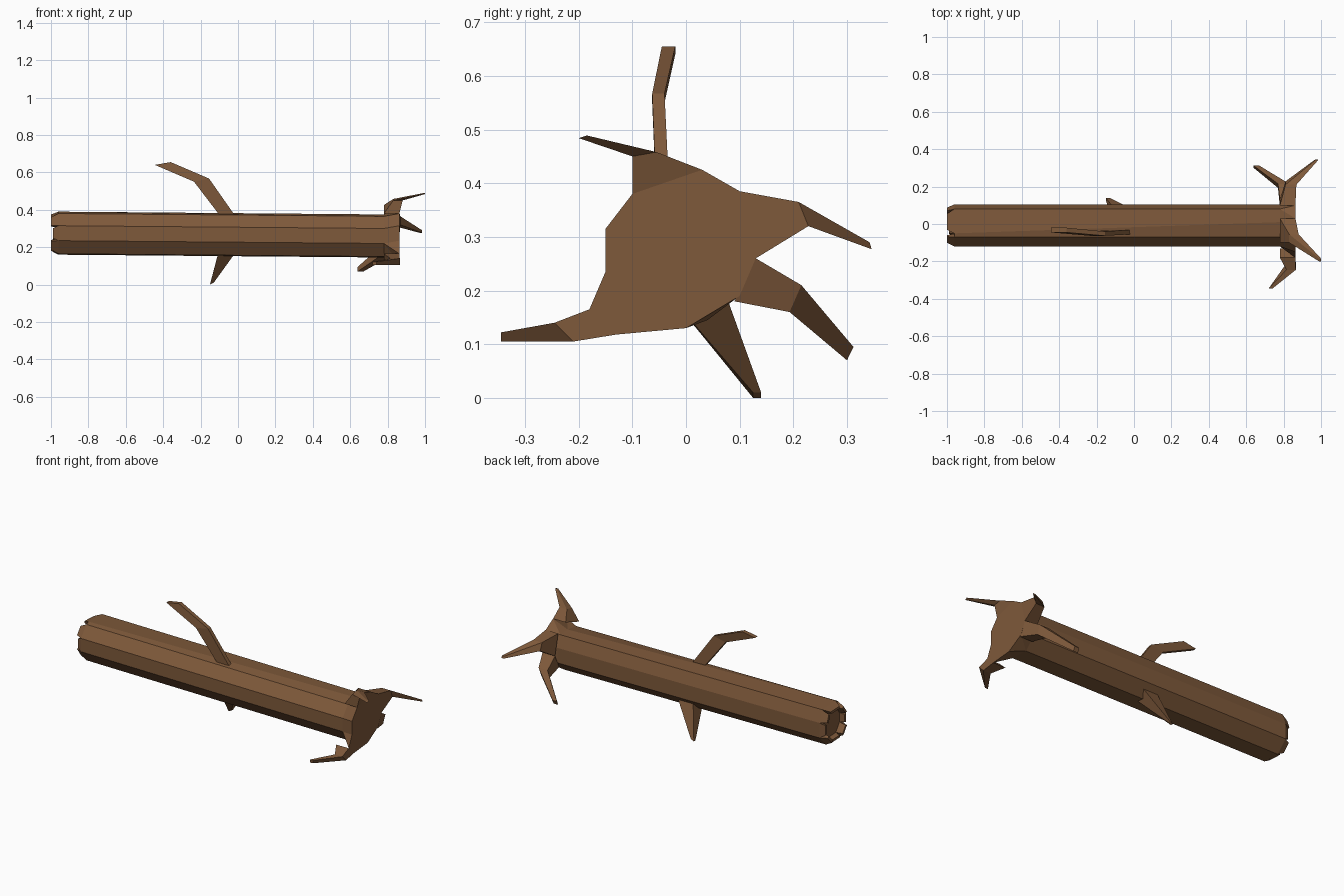
import bpy, bmesh
from mathutils import Vector

if "Cube" in bpy.data.objects:
    bpy.data.objects.remove(bpy.data.objects["Cube"], do_unlink=True)

bark = bpy.data.materials.new("bark brown")
bark.use_nodes = True
COLOUR = (0.21, 0.1, 0.043, 1)
bark.diffuse_color = COLOUR
bark.node_tree.nodes["Principled BSDF"].inputs["Base Color"].default_value = COLOUR


def finish(bm, name):
    bmesh.ops.recalc_face_normals(bm, faces=bm.faces)
    mesh = bpy.data.meshes.new(name)
    bm.to_mesh(mesh)
    bm.free()
    mesh.materials.append(bark)
    obj = bpy.data.objects.new(name, mesh)
    bpy.context.collection.objects.link(obj)


def bridge(bm, r0, r1):
    n = len(r0)
    for i in range(n):
        j = (i + 1) % n
        bm.faces.new((r0[i], r0[j], r1[j], r1[i]))


def limb(name, axis, sections):
    """Four-sided tapering limb; each section is an edge a-b spread along an axis."""
    bm = bmesh.new()
    rings = []
    for a, b, lo, hi in sections:
        corners = ((hi, a), (hi, b), (lo, b), (lo, a))
        rings.append([bm.verts.new((t, *p) if axis == "x" else (p[0], t, p[1]))
                      for t, p in corners])
    for r0, r1 in zip(rings, rings[1:]):
        bridge(bm, r0, r1)
    bm.faces.new(rings[0])
    bm.faces.new(rings[-1])
    finish(bm, name)


# Trunk: a long faceted log that flares into the root plate
profile = [(.08, .385), (-.05, .39), (-.07, .38), (-.12, .315), (-.12, .235),
           (-.07, .165), (.04, .16), (.105, .225), (.105, .315)]
# root plate outline, with the trunk corner each point grows from
plate = [(.10, .385, 0), (.03, .425, 1), (-.10, .38, 2), (-.15, .315, 3), (-.15, .235, 4),
         (-.18, .165, 4), (-.13, .118, 5), (0, .13, 6), (.10, .19, 7), (.13, .26, 8)]
bm = bmesh.new()
broken = [bm.verts.new((-.96, y, z)) for y, z in profile]
neck = [bm.verts.new((.78, y + (.06 if i == 1 else 0), z - .015))
        for i, (y, z) in enumerate(profile)]
rim = [bm.verts.new((.863, y, z)) for y, z, k in plate]
bridge(bm, broken, neck)
bm.faces.new(broken)
bm.faces.new(rim)
for i in range(len(plate)):
    j = (i + 1) % len(plate)
    k, m = plate[i][2], plate[j][2]
    bm.faces.new((rim[i], rim[j], neck[k]))
    if k != m:
        bm.faces.new((rim[j], neck[m], neck[k]))
finish(bm, "trunk")

# Splintered bark left standing around the broken end
centre = Vector((-.96, -.01, .275))
bm = bmesh.new()
for i in range(len(profile)):
    a = Vector((-.96, *profile[i]))
    b = Vector((-.96, *profile[(i + 1) % len(profile)]))
    if (a - b).length < .04:
        continue
    depth = Vector((-.04 if i % 2 == 0 else -.03, 0, 0))
    tip_a, tip_b = a.lerp(b, .12), a.lerp(b, .88)
    inner = [p.lerp(centre, .3) for p in (a, b)]
    foot = [bm.verts.new(p) for p in (a, b, inner[1], inner[0])]
    end = [bm.verts.new(p.lerp(centre, s) + depth)
           for p, s in ((tip_a, .13), (tip_b, .13), (tip_b, .25), (tip_a, .25))]
    bridge(bm, foot, end)
    bm.faces.new(foot)
    bm.faces.new(end)
finish(bm, "splintered_end")

# Roots
limb("upper_front_root", "x", [((-.10, .38), (.03, .425), .78, .863),
                               ((-.10, .45), (-.055, .458), .83, .88),
                               ((-.20, .484), (-.185, .489), .99, 1.0)])
limb("upper_back_root", "x", [((.10, .385), (.13, .26), .78, .863),
                              ((.21, .365), (.228, .32), .81, .868),
                              ((.342, .29), (.346, .277), .97, .985)])
limb("lower_back_root", "x", [((.13, .26), (.09, .18), .78, .863),
                              ((.215, .21), (.193, .16), .77, .83),
                              ((.312, .095), (.30, .07), .64, .67)])
limb("lower_front_root", "x", [((-.18, .165), (-.13, .118), .78, .863),
                               ((-.245, .14), (-.21, .105), .815, .865),
                               ((-.345, .122), (-.345, .105), .72, .74)])

# Branches
limb("upper_branch", "y", [((-.09, .36), (-.01, .36), -.055, -.03),
                           ((-.235, .55), (-.155, .567), -.063, -.04),
                           ((-.445, .64), (-.36, .655), -.045, -.02)])
limb("lower_branch", "y", [((-.10, .19), (0, .19), -.03, .075),
                           ((-.15, 0), (-.13, .01), .125, .14)])
